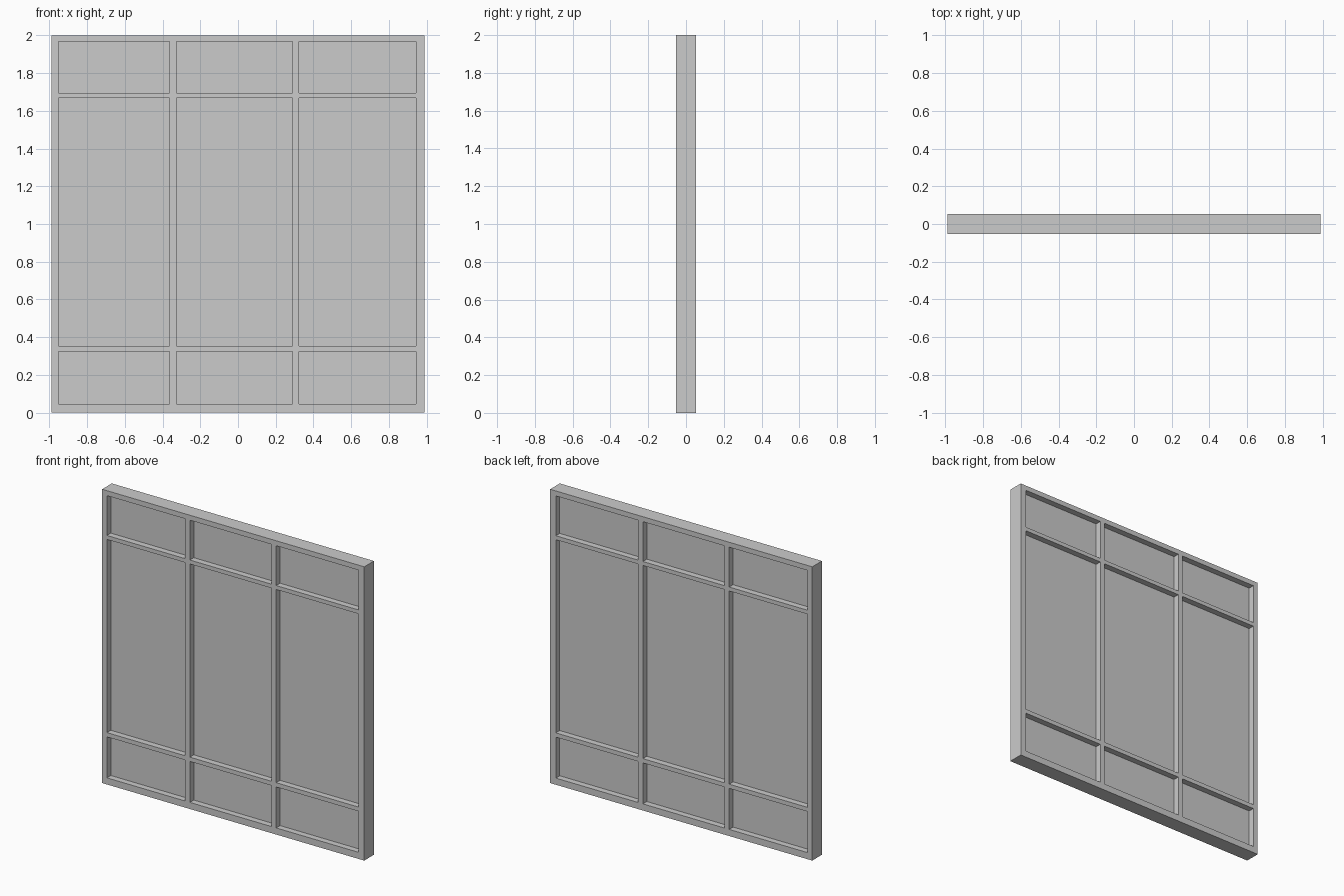
import bpy, bmesh

if "Cube" in bpy.data.objects:
    bpy.data.objects.remove(bpy.data.objects["Cube"])

# Edge positions of the bars and openings, alternating bar / opening / bar ...
XS = [-0.987, -0.951, -0.362, -0.326, 0.288, 0.324, 0.944, 0.987]
ZS = [0.0, 0.045, 0.324, 0.353, 1.668, 1.695, 1.966, 2.0]
FRAME_DEPTH = 0.104
PANE_DEPTH = 0.02


def lattice(name, depth, keep):
    """Extruded sheet in the XZ plane made of the grid cells chosen by keep(i, j)."""
    bm = bmesh.new()
    y = -depth / 2
    v = [[bm.verts.new((x, y, z)) for z in ZS] for x in XS]
    for i in range(len(XS) - 1):
        for j in range(len(ZS) - 1):
            if keep(i, j):
                bm.faces.new((v[i][j], v[i + 1][j], v[i + 1][j + 1], v[i][j + 1]))
    loose = [p for p in bm.verts if not p.link_faces]
    bmesh.ops.delete(bm, geom=loose, context='VERTS')
    # Keep the front sheet and extrude a copy to the back
    ext = bmesh.ops.extrude_face_region(bm, geom=bm.faces[:], use_keep_orig=True)
    moved = [g for g in ext['geom'] if isinstance(g, bmesh.types.BMVert)]
    bmesh.ops.translate(bm, verts=moved, vec=(0, depth, 0))
    bmesh.ops.recalc_face_normals(bm, faces=bm.faces[:])
    # Merge coplanar cells so the flat surfaces stay clean
    bmesh.ops.dissolve_limit(bm, angle_limit=0.01, verts=bm.verts[:], edges=bm.edges[:])
    mesh = bpy.data.meshes.new(name)
    bm.to_mesh(mesh)
    bm.free()
    obj = bpy.data.objects.new(name, mesh)
    bpy.context.collection.objects.link(obj)
    return obj


def is_opening(i, j):
    return i % 2 == 1 and j % 2 == 1


# Outer frame with its glazing bars
lattice("window_frame", FRAME_DEPTH, lambda i, j: not is_opening(i, j))

# Nine thin panes set midway through the frame
lattice("window_panes", PANE_DEPTH, is_opening)
